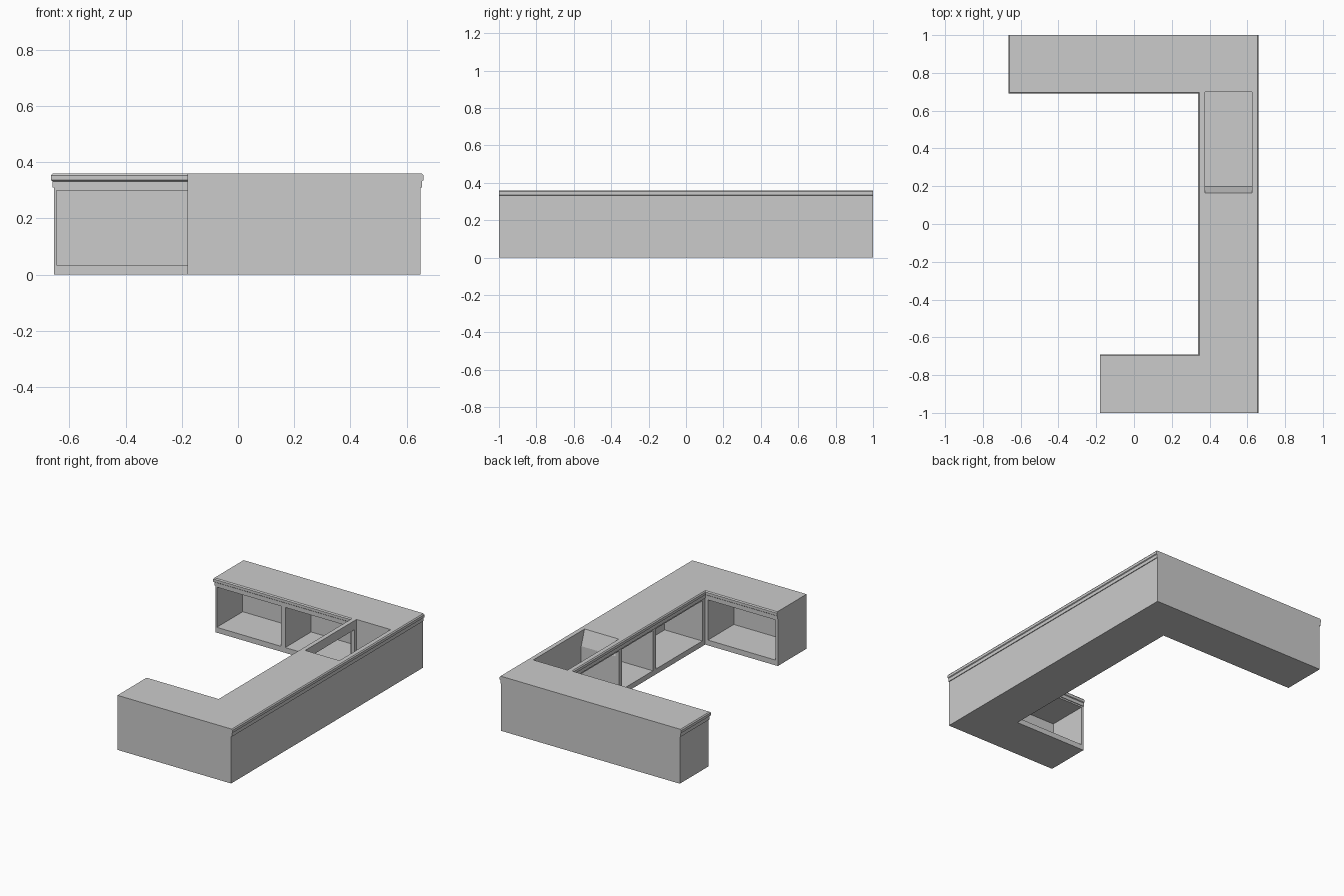
import bpy, bmesh

if "Cube" in bpy.data.objects:
    bpy.data.objects.remove(bpy.data.objects["Cube"])


def finish(name, bm):
    bmesh.ops.recalc_face_normals(bm, faces=bm.faces)
    mesh = bpy.data.meshes.new(name)
    bm.to_mesh(mesh)
    bm.free()
    obj = bpy.data.objects.new(name, mesh)
    bpy.context.collection.objects.link(obj)
    return obj


def loft(name, rings):
    """Closed solid through rings of equal point count."""
    bm = bmesh.new()
    rows = [[bm.verts.new(p) for p in ring] for ring in rings]
    n = len(rows[0])
    for a, b in zip(rows, rows[1:]):
        for i in range(n):
            j = (i + 1) % n
            bm.faces.new((a[i], a[j], b[j], b[i]))
    bm.faces.new(rows[0][::-1])
    bm.faces.new(rows[-1])
    return finish(name, bm)


def outline(z, d):
    """U-shaped plan; d is the overhang on the aisle, right and left edges."""
    pts = [(-0.18, -1), (0.65 + d, -1), (0.65 + d, 1), (-0.655 - d, 1),
           (-0.655 - d, 0.70 - d), (0.35 - d, 0.70 - d),
           (0.35 - d, -0.70 + d), (-0.18, -0.70 + d)]
    return [(x, y, z) for x, y in pts]


def box(name, x0, x1, y0, y1, z0, z1):
    return loft(name, [[(x0, y0, z), (x1, y0, z), (x1, y1, z), (x0, y1, z)]
                       for z in (z0, z1)])


def cut(target, cutter):
    mod = target.modifiers.new("cut", "BOOLEAN")
    mod.operation = "DIFFERENCE"
    mod.solver = "EXACT"
    mod.object = cutter
    bpy.context.view_layer.objects.active = target
    bpy.ops.object.modifier_apply(modifier=mod.name)


# cabinet body and stepped countertop
cabinet = loft("cabinet_body", [outline(0, 0), outline(0.31, 0)])
countertop = loft("countertop", [outline(z, d) for z, d in (
    (0.31, 0.005), (0.332, 0.005), (0.336, 0.010),
    (0.353, 0.010), (0.36, 0.004))])

# open storage bays: back arm, right run, front arm
bays = [(-0.645, -0.175, 0.60, 0.97), (-0.145, 0.33, 0.60, 0.97),
        (0.25, 0.625, -0.67, -0.185), (0.25, 0.625, -0.155, 0.165),
        (0.25, 0.625, 0.20, 0.68),
        (-0.165, 0.33, -0.97, -0.60)]
for x0, x1, y0, y1 in bays:
    cutter = box("bay_cutter", x0, x1, y0, y1, 0.035, 0.30)
    cut(cabinet, cutter)
    bpy.data.objects.remove(cutter)

# top well with a sloped end, opening into the bay below
profile = [(0.1615, 0.37), (0.70, 0.37), (0.70, 0.035), (0.20, 0.035), (0.20, 0.26)]
well = loft("well_cutter", [[(x, y, z) for y, z in profile] for x in (0.375, 0.625)])
cut(cabinet, well)
cut(countertop, well)
bpy.data.objects.remove(well)
